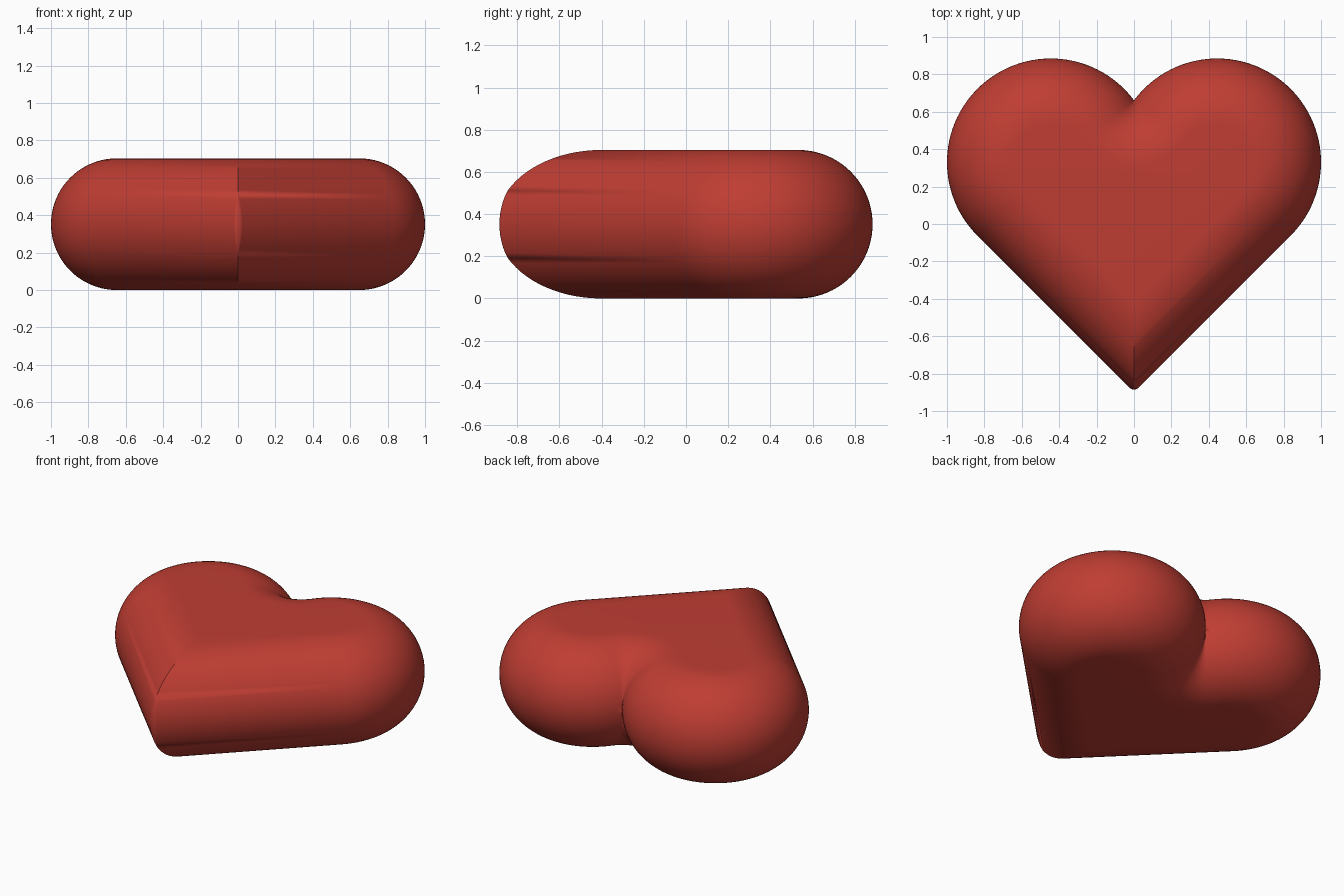
import bpy, bmesh
from math import sin, cos, pi, sqrt, atan2, radians

if "Cube" in bpy.data.objects:
    bpy.data.objects.remove(bpy.data.objects["Cube"])

R, H = 0.555, 0.352           # lobe radius, edge rounding radius (half height)
CX, CY = 1 - R, 0.33          # right lobe centre
NOTCH = CY + sqrt(R * R - CX * CX)
TIP = CY - sqrt(2) * R - CX
TIP_R = 0.036
A0 = atan2(NOTCH - CY, -CX)   # lobe angle at the notch


def arc(x, y, r, a, b, n):
    return [(x + r * cos(a + (b - a) * i / n), y + r * sin(a + (b - a) * i / n))
            for i in range(n + 1)]


def outline(d):
    """Heart outline moved inwards by d, notch to tip, then mirrored."""
    tip_r = max(TIP_R - d, 0)
    right = arc(0, NOTCH, d, -pi / 2, A0 - pi, 14)
    right += arc(CX, CY, R - d, A0, -pi / 4, 56)
    right += arc(0, TIP + sqrt(2) * (d + tip_r), tip_r, -pi / 4, -pi / 2, 5)
    return right + [(-x, y) for x, y in right[-2:0:-1]]


# Stack of inset outlines forming the fully rounded edge
bm = bmesh.new()
LEVELS = 40
rings = []
for k in range(LEVELS + 1):
    t = -pi / 2 + pi * k / LEVELS
    rings.append([bm.verts.new((x, y, H + H * sin(t)))
                  for x, y in outline(H * (1 - cos(t)))])
n = len(rings[0])
for low, high in zip(rings, rings[1:]):
    for i in range(n):
        j = (i + 1) % n
        bm.faces.new((low[i], low[j], high[j], high[i]))

# Flat top and bottom
bm.faces.new(rings[0])
bm.faces.new(rings[-1])
bmesh.ops.remove_doubles(bm, verts=bm.verts, dist=1e-5)
bmesh.ops.recalc_face_normals(bm, faces=bm.faces)

mesh = bpy.data.meshes.new("heart")
bm.to_mesh(mesh)
bm.free()
heart = bpy.data.objects.new("heart", mesh)
bpy.context.collection.objects.link(heart)

red = bpy.data.materials.new("red")
red.diffuse_color = (0.52, 0.047, 0.033, 1)
red.use_nodes = True
red.node_tree.nodes["Principled BSDF"].inputs["Base Color"].default_value = red.diffuse_color
mesh.materials.append(red)

bpy.context.view_layer.objects.active = heart
heart.select_set(True)
bpy.ops.object.shade_smooth_by_angle(angle=radians(35))
